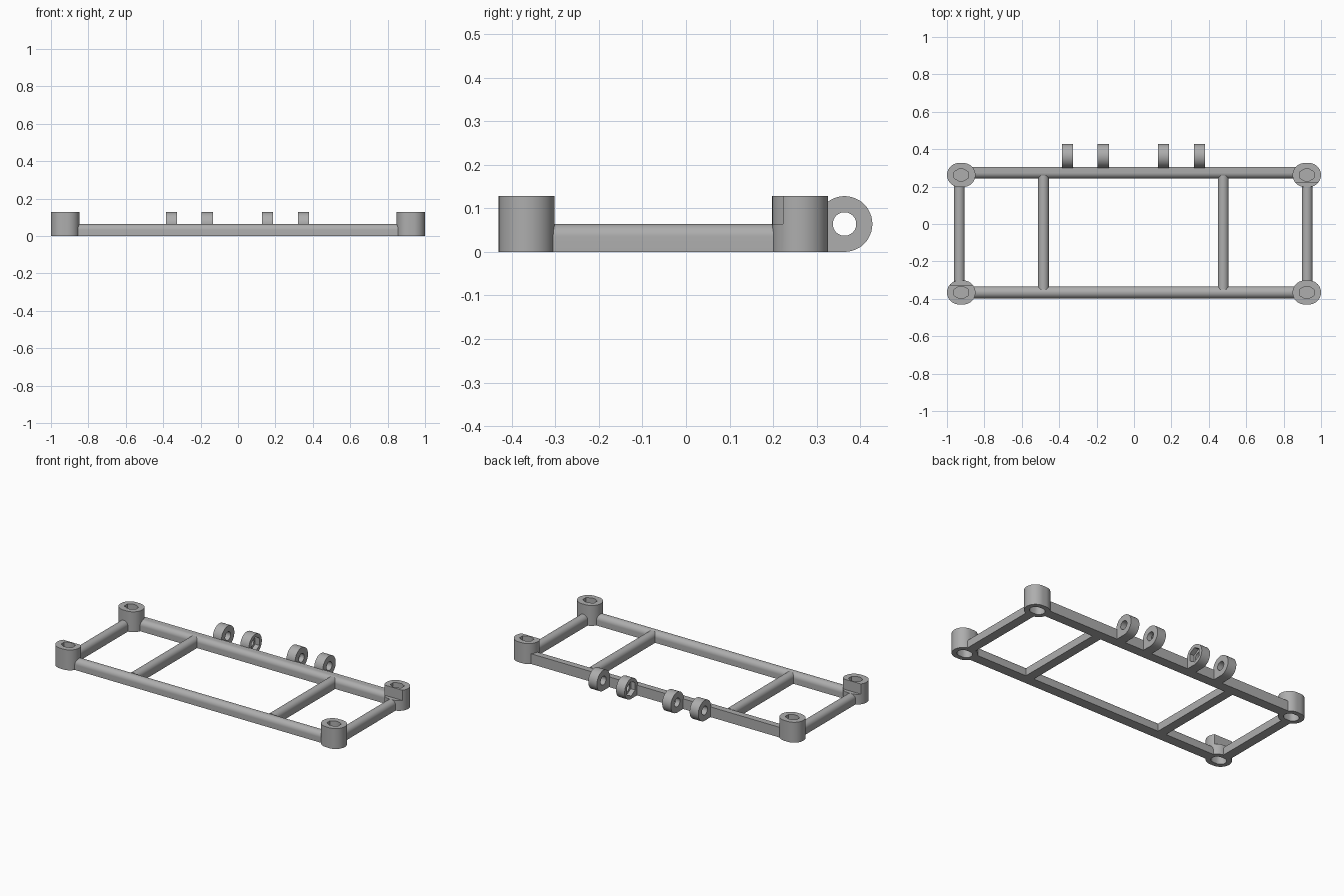
import bpy, bmesh
from math import radians, cos, sin

cube = bpy.data.objects.get("Cube")
if cube:
    bpy.data.objects.remove(cube, do_unlink=True)

grey = bpy.data.materials.new("plain grey")
grey.use_nodes = True
grey.diffuse_color = (0.42, 0.42, 0.42, 1)
grey.node_tree.nodes["Principled BSDF"].inputs["Base Color"].default_value = (0.42, 0.42, 0.42, 1)

HEIGHT = 0.128
RAIL_TOP = 0.064
POST_X, FRONT_Y, BACK_Y = 0.924, -0.366, 0.262


def arc(cu, cv, r, start, end, steps):
    angles = [radians(start + (end - start) * i / steps) for i in range(steps + 1)]
    return [(cu + r * cos(a), cv + r * sin(a)) for a in angles]


def slot(cx, cy, r, steps, shift=0.012):
    """Round-ended slot lying along x."""
    return arc(cx + shift, cy, r, -90, 90, steps) + arc(cx - shift, cy, r, 90, 270, steps)


def prism(name, profile, start, end, axis):
    """Extrude a profile along the given axis."""
    place = {"x": lambda u, v, w: (w, u, v),
             "y": lambda u, v, w: (u, w, v),
             "z": lambda u, v, w: (u, v, w)}[axis]
    bm = bmesh.new()
    rings = [[bm.verts.new(place(u, v, w)) for u, v in profile] for w in (start, end)]
    n = len(profile)
    bm.faces.new(rings[0])
    bm.faces.new(rings[1])
    for i in range(n):
        j = (i + 1) % n
        bm.faces.new((rings[0][i], rings[0][j], rings[1][j], rings[1][i]))
    bmesh.ops.recalc_face_normals(bm, faces=bm.faces)
    mesh = bpy.data.meshes.new(name)
    bm.to_mesh(mesh)
    bm.free()
    mesh.materials.append(grey)
    obj = bpy.data.objects.new(name, mesh)
    bpy.context.collection.objects.link(obj)
    return obj


def activate(obj):
    bpy.ops.object.select_all(action="DESELECT")
    obj.select_set(True)
    bpy.context.view_layer.objects.active = obj


def cut(obj, cutter):
    cutter.hide_render = True
    mod = obj.modifiers.new("cut", "BOOLEAN")
    mod.operation, mod.solver, mod.object = "DIFFERENCE", "EXACT", cutter
    activate(obj)
    bpy.ops.object.modifier_apply(modifier=mod.name)
    bpy.data.objects.remove(cutter, do_unlink=True)


def finish(obj):
    activate(obj)
    bpy.ops.object.shade_smooth_by_angle(angle=radians(30))


def box(u0, u1, v0, v1):
    return [(u0, v0), (u1, v0), (u1, v1), (u0, v1)]


def rail_profile(c, r, square_back=False):
    """Flat-bottomed rail with a rounded top, optionally square on one side."""
    top = [(c + r, RAIL_TOP)] + arc(c, RAIL_TOP - r, r, 90, 180, 10) if square_back \
        else arc(c, RAIL_TOP - r, r, 0, 180, 20)
    return [(c - r, 0), (c + r, 0)] + top


# Long rails
finish(prism("front_rail", rail_profile(FRONT_Y, 0.032), -0.87, 0.87, "x"))
finish(prism("back_rail", rail_profile(0.274, 0.031, True), -0.87, 0.87, "x"))

# Short rails and inner cross bars
for name, x, y0, y1 in (("right_side_rail", -0.934, -0.32, 0.215),
                        ("left_side_rail", 0.926, -0.32, 0.215),
                        ("right_cross_bar", -0.484, -0.35, 0.26),
                        ("left_cross_bar", 0.477, -0.35, 0.26)):
    finish(prism(name, rail_profile(x, 0.029), y0, y1, "y"))

# Corner posts with a six-sided top recess and a round-ended bottom recess
for side, x in (("right", -POST_X), ("left", POST_X)):
    for end, y in (("front", FRONT_Y), ("back", BACK_Y)):
        post = prism(f"{end}_{side}_post", slot(x, y, 0.064, 20), 0, HEIGHT, "z")
        cut(post, prism("top_cutter", slot(x, y, 0.0315, 3), 0.07, 0.2, "z"))
        cut(post, prism("bottom_cutter", slot(x, y, 0.035, 12), -0.1, 0.055, "z"))
        # Notch on the inner side of two opposite posts
        if (side, end) in (("right", "front"), ("left", "back")):
            inner = y + 0.039 if end == "front" else y - 0.039
            outer = y + 0.1 if end == "front" else y - 0.1
            cut(post, prism("notch_cutter", box(x - 0.1, x + 0.1, *sorted((inner, outer))),
                            RAIL_TOP, 0.2, "z"))
        finish(post)

# Hinge lugs on the back rail; the inner pair has six-sided pockets facing inward
LUG_Y, LUG_Z, LUG_R = 0.364, 0.064, 0.064
lug_profile = [(0.3, 0)] + arc(LUG_Y, LUG_Z, LUG_R, -90, 180, 36)
for name, x, pocket in (("outer_right_lug", -0.355, 0), ("inner_right_lug", -0.164, 1),
                        ("inner_left_lug", 0.157, -1), ("outer_left_lug", 0.35, 0)):
    lug = prism(name, lug_profile, x - 0.03, x + 0.03, "x")
    cut(lug, prism("hole_cutter", arc(LUG_Y, LUG_Z, 0.027, 0, 350, 35), x - 0.1, x + 0.1, "x"))
    if pocket:
        cut(lug, prism("pocket_cutter", arc(LUG_Y, LUG_Z, 0.046, 30, 330, 5),
                       x, x + 0.1 * pocket, "x"))
    finish(lug)
